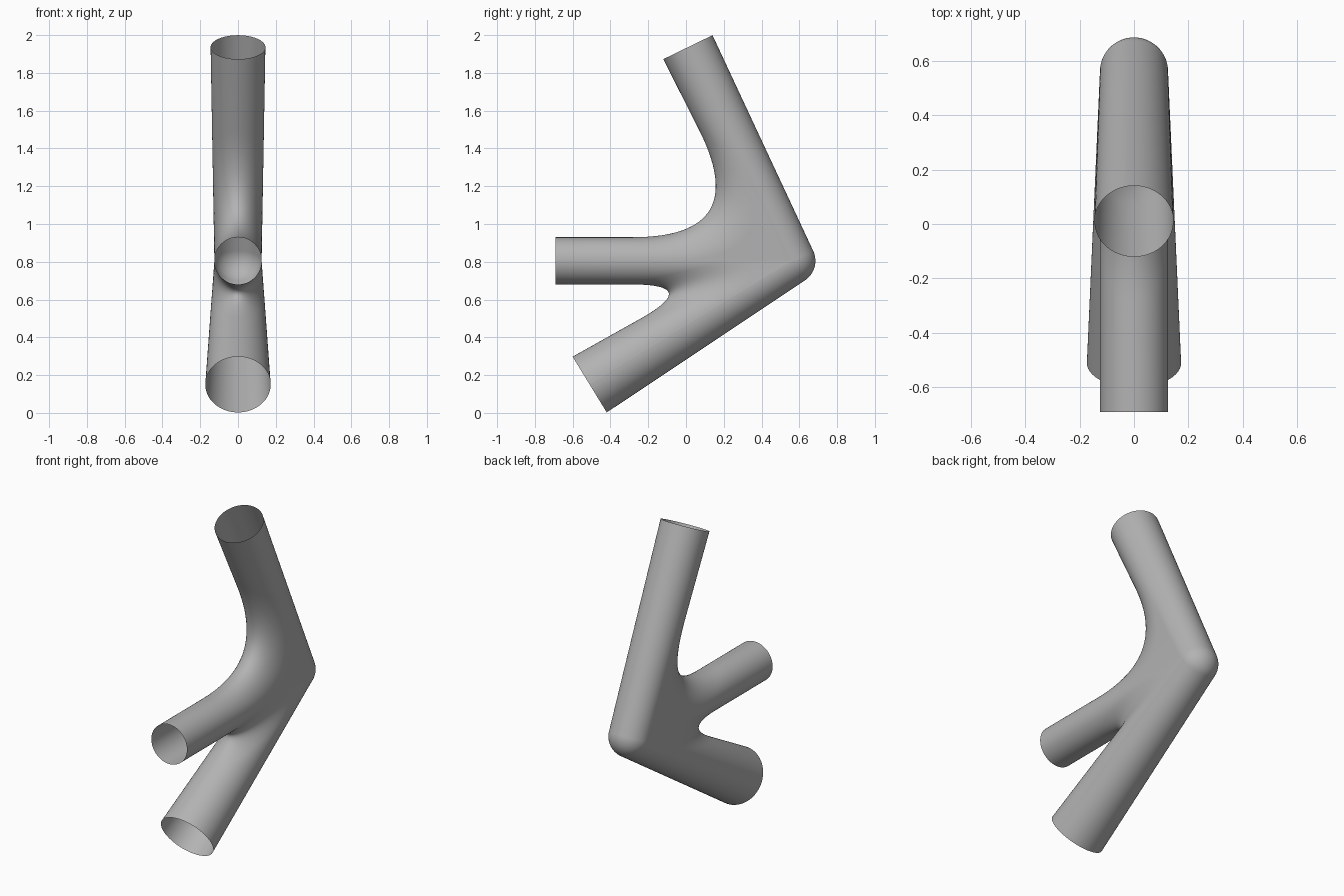
import bpy, bmesh, math
from mathutils import Vector

cube = bpy.data.objects.get("Cube")
if cube:
    bpy.data.objects.remove(cube, do_unlink=True)

# Flat colour
grey = bpy.data.materials.new("grey")
grey.use_nodes = True
COLOUR = (0.45, 0.45, 0.45, 1)
grey.diffuse_color = COLOUR
grey.node_tree.nodes["Principled BSDF"].inputs["Base Color"].default_value = COLOUR

# Side-plane layout (y, z): three arms leave one joint; each has an end and an end radius
JOINT, JOINT_R = Vector((0.56, 0.805)), 0.125
TOP = (Vector((0.01, 1.936)), 0.145)
FRONT = (Vector((-0.69, 0.805)), 0.125)
BOTTOM = (Vector((-0.51, 0.15)), 0.173)
SEGMENTS, STEPS = 40, 28
ANGLES = [math.pi * i / SEGMENTS for i in range(SEGMENTS + 1)]


def side_normal(arm, toward):
    """Unit normal of an arm's axis on the side of another arm."""
    d = (arm[0] - JOINT).normalized()
    n = Vector((-d.y, d.x))
    return n if n.dot(toward[0] - JOINT) > 0 else -n


def ring_point(centre, radius, normal, angle):
    p = centre + normal * radius * math.sin(angle)
    return Vector((radius * math.cos(angle), p.x, p.y))


def arm_line(arm, normal, angle):
    """Start and direction of one lengthwise line on an arm's surface."""
    start = ring_point(JOINT, JOINT_R, normal, angle)
    return start, ring_point(arm[0], arm[1], normal, angle) - start


def cross(a, b):
    return a.y * b.z - a.z * b.y


def web_line(a, b, angle, reach):
    """Line down arm a, round a soft bend and out along arm b."""
    pa, da = arm_line(a, side_normal(a, b), angle)
    pb, db = arm_line(b, side_normal(b, a), angle)
    ta = cross(pb - pa, db) / cross(da, db)
    tb = cross(pb - pa, da) / cross(da, db)
    corner = (pa + da * ta + pb + db * tb) / 2
    start = pa + da * (ta + reach / da.length)
    end = pb + db * (tb + reach / db.length)
    bend = []
    for i in range(STEPS + 1):
        t = i / STEPS
        bend.append(start * (1 - t) ** 2 + corner * 2 * t * (1 - t) + end * t * t)
    return [pa + da] + bend + [pb + db]


def make_part(name, columns, panels=False):
    """Skin neighbouring lengthwise lines; optionally fill the flat sides to the joint."""
    bm = bmesh.new()
    grid = [[bm.verts.new(p) for p in col] for col in columns]
    for left, right in zip(grid, grid[1:]):
        for i in range(len(left) - 1):
            bm.faces.new((left[i], right[i], right[i + 1], left[i + 1]))
    if panels:
        for line, side in ((grid[0], 1), (grid[-1], -1)):
            hub = bm.verts.new((side * JOINT_R, JOINT.x, JOINT.y))
            for p, q in zip(line[1:-2], line[2:-1]):
                bm.faces.new((p, q, hub) if side > 0 else (q, p, hub))
    mesh = bpy.data.meshes.new(name)
    bm.to_mesh(mesh)
    bm.free()
    mesh.materials.append(grey)
    obj = bpy.data.objects.new(name, mesh)
    bpy.context.collection.objects.link(obj)
    bpy.ops.object.select_all(action='DESELECT')
    obj.select_set(True)
    bpy.context.view_layer.objects.active = obj
    bpy.ops.object.shade_smooth_by_angle(angle=math.radians(40))


# Inner halves of the arms, blended into one another
make_part("upper_web", [web_line(TOP, FRONT, a, 0.64) for a in ANGLES], True)
make_part("lower_web", [web_line(FRONT, BOTTOM, a, 0.37) for a in ANGLES], True)

# Outer halves of the top and bottom arms, joined by a rounded elbow
n_low = -side_normal(BOTTOM, TOP)
n_high = -side_normal(TOP, BOTTOM)
rings = [(BOTTOM[0], BOTTOM[1], n_low)]
for i in range(STEPS + 1):
    rings.append((JOINT, JOINT_R, n_low.slerp(n_high, i / STEPS)))
rings.append((TOP[0], TOP[1], n_high))
make_part("outer_shell", [[ring_point(*r, a) for r in rings] for a in ANGLES])
